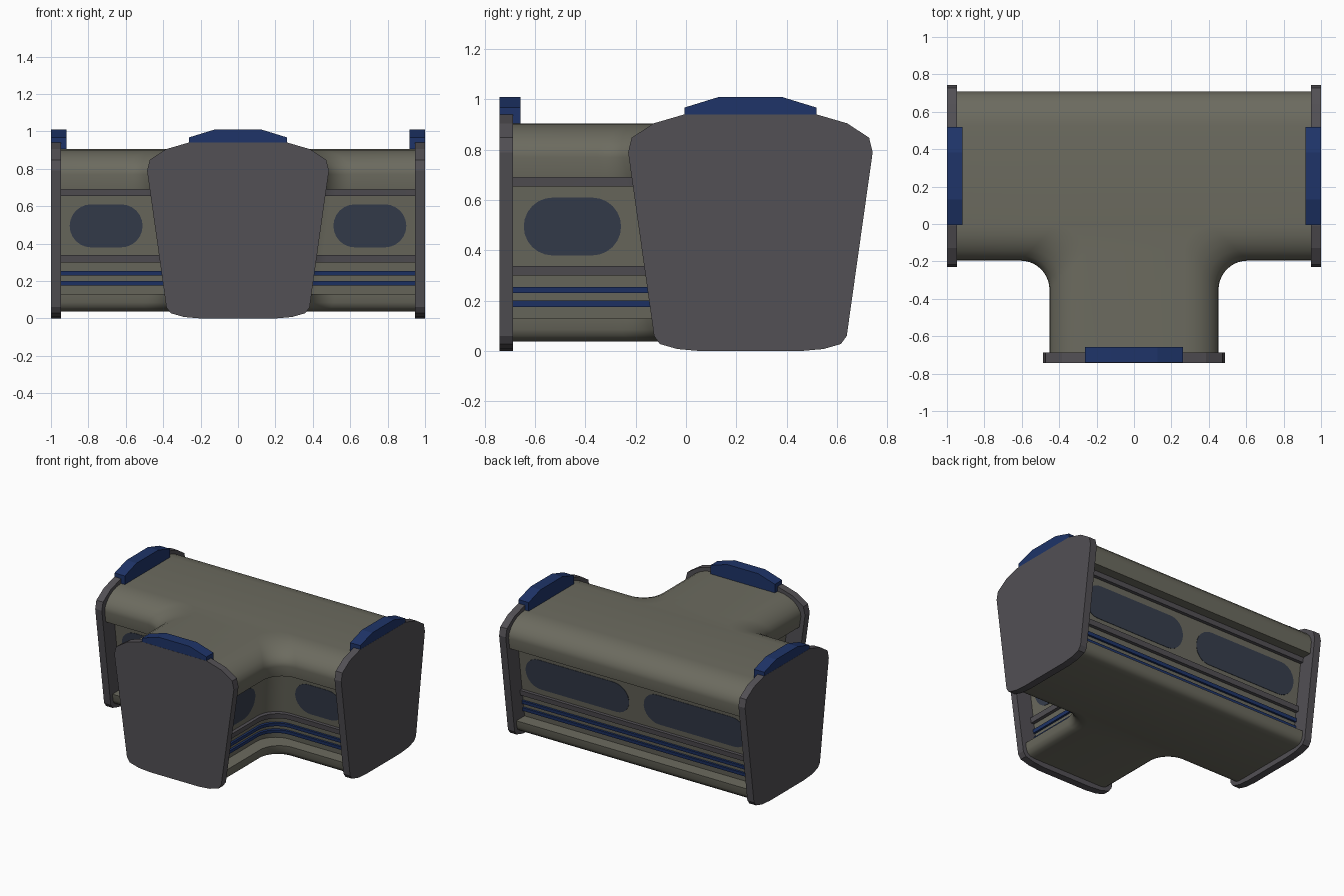
import bpy, bmesh, math

if "Cube" in bpy.data.objects:
    bpy.data.objects.remove(bpy.data.objects["Cube"])

CY = 0.256      # centre line of the long corridor
FRONT = -0.742  # outer face of the branch end
R = 0.155       # fillet radius where the branch meets the corridor
REC = 0.095     # depth of the recessed side wall


def material(name, rgb):
    m = bpy.data.materials.new(name)
    m.diffuse_color = (*rgb, 1)
    m.use_nodes = True
    m.node_tree.nodes["Principled BSDF"].inputs["Base Color"].default_value = m.diffuse_color
    return m


OLIVE = material("olive panel", (0.15, 0.147, 0.115))
GREY = material("dark grey", (0.085, 0.08, 0.09))
BLUE = material("blue", (0.013, 0.034, 0.14))
GLASS = material("glass", (0.037, 0.048, 0.075))


def finish(bm, name, mat, smooth=False):
    bmesh.ops.recalc_face_normals(bm, faces=bm.faces)
    me = bpy.data.meshes.new(name)
    bm.to_mesh(me)
    bm.free()
    ob = bpy.data.objects.new(name, me)
    bpy.context.collection.objects.link(ob)
    me.materials.append(mat)
    if smooth:
        bpy.ops.object.select_all(action='DESELECT')
        ob.select_set(True)
        bpy.context.view_layer.objects.active = ob
        bpy.ops.object.shade_smooth_by_angle(angle=math.radians(32))
    return ob


def outline(w):
    """T-shaped plan outline at half width w, with filleted inner corners."""
    ex, ey = 0.97, FRONT + 0.03
    cx, cy = w + R, CY - w - R
    arc = [(cx + R * math.cos(a), cy + R * math.sin(a))
           for a in [math.pi * (1 - 0.5 * i / 10) for i in range(11)]]
    right = [(w, ey)] + arc + [(ex, CY - w), (ex, CY + w)]
    return right + [(-x, y) for x, y in reversed(right)]


def loft(name, profile, mat, cap_first=False, cap_last=False):
    bm = bmesh.new()
    rings = [[bm.verts.new((x, y, z)) for x, y in outline(w)] for w, z in profile]
    n = len(rings[0])
    for a, b in zip(rings, rings[1:]):
        for i in range(n):
            j = (i + 1) % n
            bm.faces.new((a[i], a[j], b[j], b[i]))
    if cap_first:
        bm.faces.new(rings[0])
    if cap_last:
        bm.faces.new(rings[-1])
    return finish(bm, name, mat, True)


def prism(name, pts, place, d0, d1, mat):
    """Extrude a 2D polygon between depths d0 and d1 using a placing function."""
    bm = bmesh.new()
    a = [bm.verts.new(place(u, z, d0)) for u, z in pts]
    b = [bm.verts.new(place(u, z, d1)) for u, z in pts]
    bm.faces.new(a)
    bm.faces.new(b)
    for i in range(len(a)):
        j = (i + 1) % len(a)
        bm.faces.new((a[i], a[j], b[j], b[i]))
    return finish(bm, name, mat)


def wall(z, inset=0.0):
    """Half width of the sloping side wall."""
    return 0.453 - 0.137 * (0.79 - z) - inset


# Body: overhanging roof, recessed side wall, belly with a ledge
loft("body", [(0.265, 0.905), (0.315, 0.9), (0.36, 0.885), (0.4, 0.862),
              (0.43, 0.832), (0.448, 0.8), (0.452, 0.77), (wall(0.69), 0.69),
              (wall(0.69, REC), 0.69), (wall(0.13, REC), 0.13),
              (wall(0.13), 0.13), (0.357, 0.085), (0.346, 0.06),
              (0.325, 0.045), (0.29, 0.038)],
     OLIVE, cap_first=True, cap_last=True)


# Raised bands running around the recessed wall
def band(name, z0, z1, proud, mat):
    outer = REC - proud
    loft(name, [(wall(z0, REC), z0), (wall(z0, outer), z0),
                (wall(z1, outer), z1), (wall(z1, REC), z1)], mat)


band("upper_trim", 0.655, 0.69, 0.025, GREY)
band("lower_trim", 0.30, 0.338, 0.025, GREY)
band("upper_stripe", 0.23, 0.255, 0.015, BLUE)
band("lower_stripe", 0.175, 0.20, 0.015, BLUE)


# Windows: rounded panels lying on the sloping wall
def window(name, u0, u1, place):
    r, zc = 0.115, 0.495
    pts = []
    for c, start in ((u1 - r, -90), (u0 + r, 90)):
        for i in range(13):
            a = math.radians(start + 15 * i)
            pts.append((c + r * math.cos(a), zc + r * math.sin(a)))
    prism(name, pts, place, -0.01, 0.003, GLASS)


for s, side in ((1, "right"), (-1, "left")):
    window(f"front_window_{side}", 0.51, 0.90,
           lambda u, z, d: (s * u, CY - wall(z, REC) - d, z))
    window(f"back_window_{side}", 0.06, 0.90,
           lambda u, z, d: (s * u, CY + wall(z, REC) + d, z))
    window(f"branch_window_{side}", -0.645, -0.258,
           lambda u, z, d: (s * (wall(z, REC) + d), u, z))

# End plates with a blue bracket on top, one per opening
half = [(0.2, 0), (0.29, 0.008), (0.36, 0.028), (0.383, 0.06), (0.486, 0.79),
        (0.472, 0.848), (0.385, 0.905), (0.265, 0.94)]
plate = half + [(-u, z) for u, z in reversed(half)]
bhalf = [(0.262, 0.90), (0.262, 0.968), (0.125, 1.01)]
bracket = bhalf + [(-u, z) for u, z in reversed(bhalf)]
ends = {
    "right": lambda u, z, d: (1 - d, CY + u, z),
    "left": lambda u, z, d: (-1 + d, CY + u, z),
    "front": lambda u, z, d: (u, FRONT + d, z),
}
for name, place in ends.items():
    prism(f"end_plate_{name}", plate, place, 0, 0.054, GREY)
    prism(f"top_bracket_{name}", bracket, place, 0.001, 0.084, BLUE)
